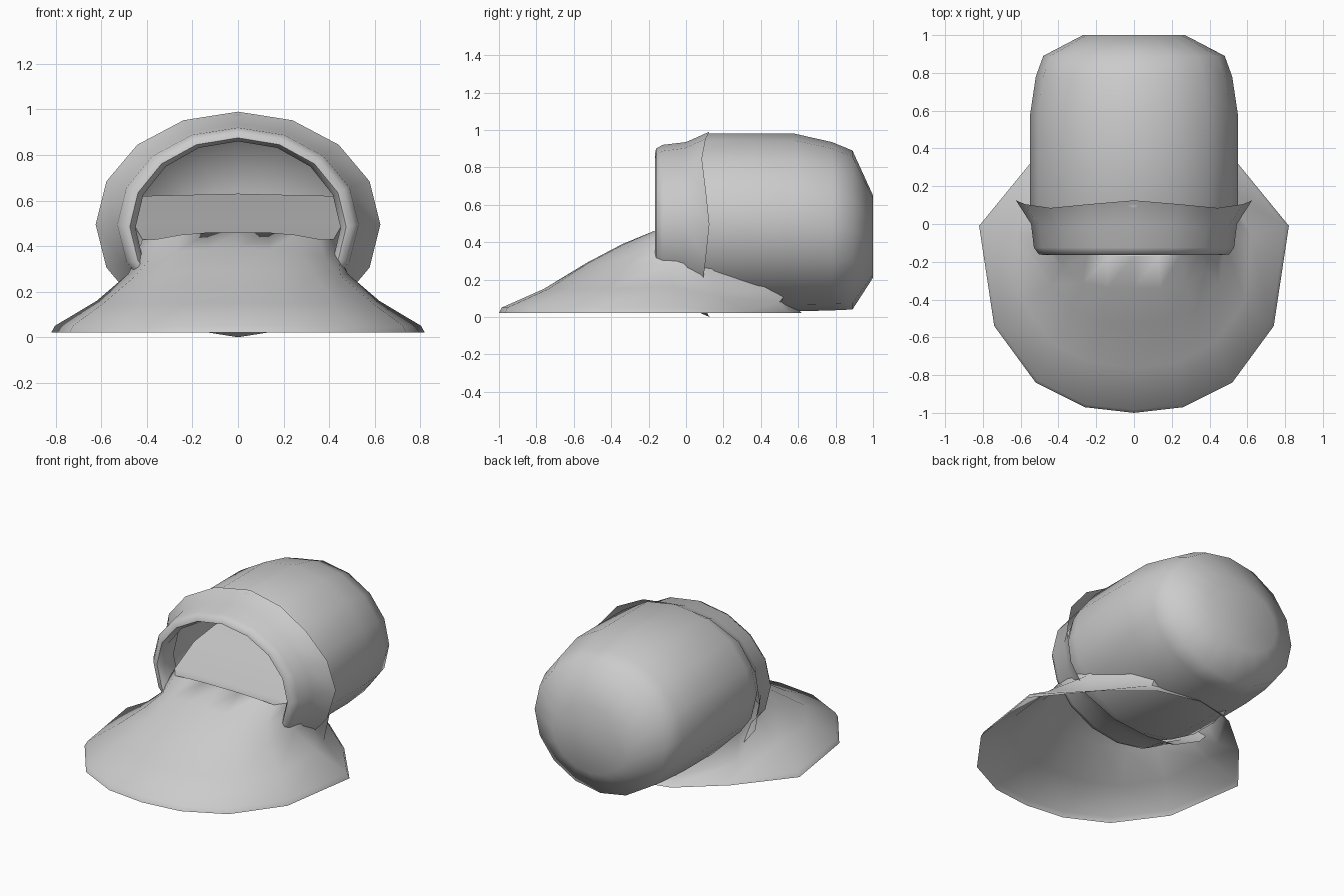
import bpy, bmesh
from math import sin, cos, pi, radians

if "Cube" in bpy.data.objects:
    bpy.data.objects.remove(bpy.data.objects["Cube"])

SEG = 16


def finish(bm, name, angle):
    bmesh.ops.recalc_face_normals(bm, faces=bm.faces)
    me = bpy.data.meshes.new(name)
    bm.to_mesh(me)
    bm.free()
    ob = bpy.data.objects.new(name, me)
    bpy.context.collection.objects.link(ob)
    bpy.ops.object.select_all(action='DESELECT')
    ob.select_set(True)
    bpy.context.view_layer.objects.active = ob
    bpy.ops.object.shade_smooth_by_angle(angle=radians(angle))
    return ob


def loft(bm, loops):
    """Bridge successive closed loops of equal length; return vertex loops."""
    rows = [[bm.verts.new(p) for p in lp] for lp in loops]
    n = len(rows[0])
    for a, b in zip(rows, rows[1:]):
        for i in range(n):
            j = (i + 1) % n
            bm.faces.new((a[i], a[j], b[j], b[i]))
    return rows


def ellipse(y, rx, zc, rz, wave=0.0):
    """Upright elliptical loop around the y axis with an optional wavy edge."""
    pts = []
    for i in range(SEG):
        a = 2 * pi * i / SEG
        pts.append((rx * cos(a), y + wave * cos(4 * a), zc + rz * sin(a)))
    return pts


def mirrored(half):
    """Close a half outline (first and last points on x = 0)."""
    return half + [(-x, y, z) for x, y, z in half[-2:0:-1]]


# Rounded body lying along y, open at the front
bm = bmesh.new()
rows = loft(bm, [ellipse(-0.10, 0.46, 0.49, 0.40), ellipse(0.02, 0.53, 0.50, 0.44),
                 ellipse(0.10, 0.55, 0.505, 0.475), ellipse(0.58, 0.55, 0.505, 0.475),
                 ellipse(0.78, 0.52, 0.485, 0.45),
                 ellipse(0.89, 0.48, 0.465, 0.425), ellipse(1.0, 0.27, 0.43, 0.22)])
bm.faces.new(rows[-1])
finish(bm, "body", 75)

# Turned-out collar around the mouth
bm = bmesh.new()
loft(bm, [ellipse(0.105, 0.625, 0.495, 0.495, 0.02), ellipse(-0.01, 0.545, 0.495, 0.44, 0.01),
          ellipse(-0.125, 0.53, 0.495, 0.425), ellipse(-0.16, 0.505, 0.49, 0.41),
          ellipse(-0.165, 0.475, 0.485, 0.39), ellipse(-0.13, 0.45, 0.48, 0.38),
          ellipse(0.0, 0.47, 0.49, 0.40)])
finish(bm, "collar", 60)

# Spreading apron that flows out of the mouth, hollow underneath
rim = [(0, -1, .02), (.26, -.97, .02), (.52, -.84, .02), (.74, -.54, .02),
       (.82, -.01, .02), (.55, .32, .02), (.28, .55, .02), (0, .62, .02)]
edge = [(x * .98, y * .985, .05 if y < .1 else .03) for x, y, z in rim]
low = [(0, -.76, .15), (.22, -.735, .15), (.43, -.63, .15), (.59, -.41, .15),
       (.62, -.06, .16), (.50, .18, .11), (.28, .50, .08), (0, .57, .08)]
mid = [(0, -.53, .29), (.17, -.52, .29), (.33, -.46, .28), (.45, -.32, .27),
       (.48, -.10, .28), (.46, .12, .25), (.28, .60, .2), (0, .65, .2)]
high = [(0, -.34, .39), (.14, -.34, .385), (.27, -.31, .375), (.38, -.24, .35),
        (.44, -.11, .36), (.45, .14, .37), (.38, .70, .45), (0, .75, .45)]
top = [(0, -.17, .46), (.13, -.17, .46), (.25, -.16, .45), (.36, -.14, .43),
       (.42, -.06, .43), (.46, .2, .50), (.42, .88, .62), (0, .92, .63)]
bm = bmesh.new()
rows = loft(bm, [mirrored(r) for r in (rim, edge, low, mid, high, top)])
t = rows[-1]
n = len(t)
bm.faces.new((t[0], t[1], t[n - 1]))
for i in range(1, n // 2 - 1):
    bm.faces.new((t[i], t[i + 1], t[n - i - 1], t[n - i]))
bm.faces.new((t[n // 2 - 1], t[n // 2], t[n // 2 + 1]))
finish(bm, "apron", 50)
